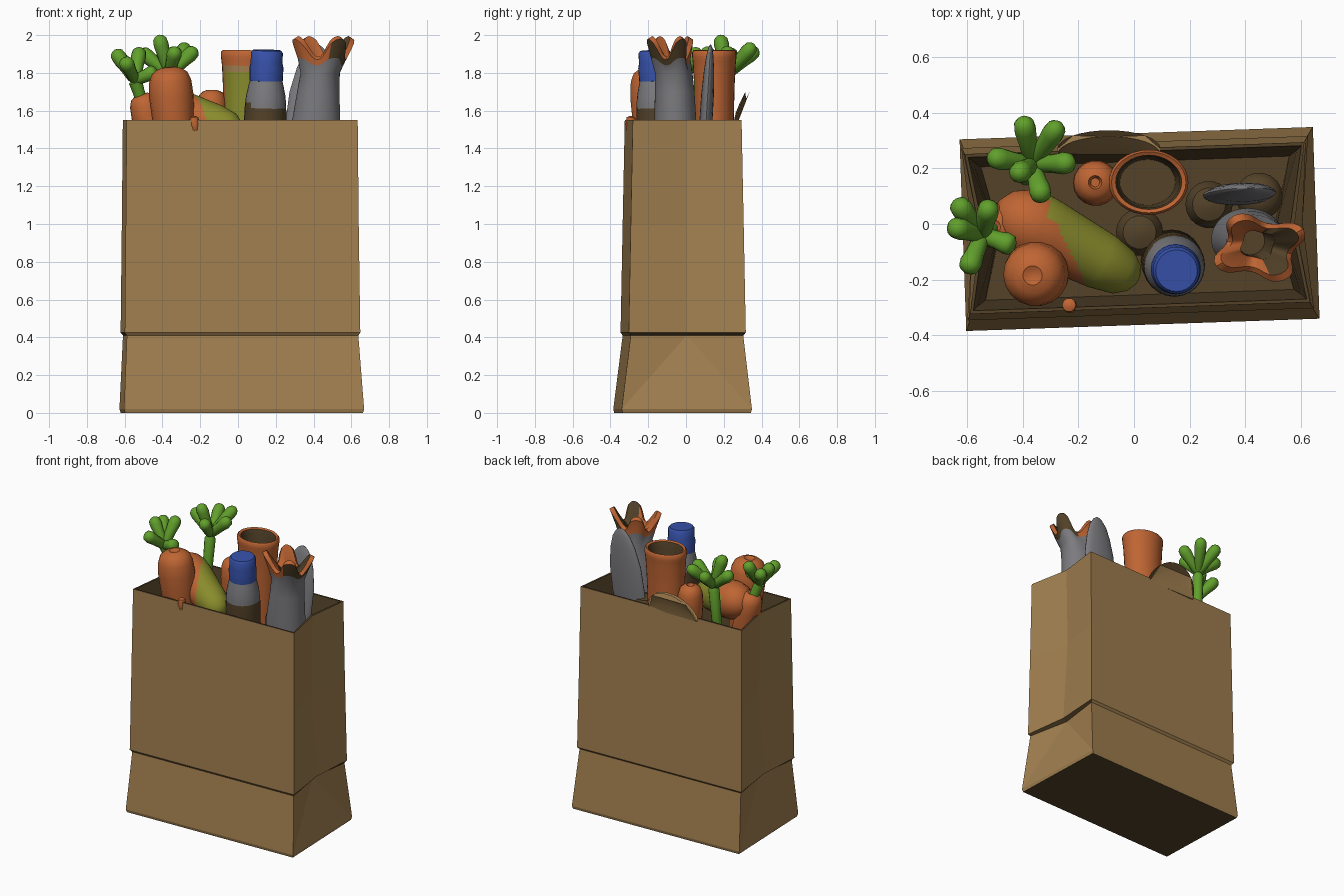
import bpy, bmesh, math
from mathutils import Vector

if "Cube" in bpy.data.objects:
    bpy.data.objects.remove(bpy.data.objects["Cube"])


def material(name, r, g, b):
    m = bpy.data.materials.new(name)
    m.diffuse_color = (r, g, b, 1)
    m.use_nodes = True
    m.node_tree.nodes["Principled BSDF"].inputs["Base Color"].default_value = m.diffuse_color
    return m


TAN = material("kraft_tan", 0.36, 0.215, 0.080)
DARK = material("dark_brown", 0.088, 0.055, 0.022)
ORANGE = material("carrot_orange", 0.52, 0.13, 0.033)
LEAF = material("leaf_green", 0.12, 0.35, 0.025)
OLIVE = material("olive_green", 0.25, 0.26, 0.025)
GREY = material("grey", 0.20, 0.20, 0.215)
BLUE = material("cap_blue", 0.037, 0.083, 0.40)


def finish(name, bm, mats, rule=None, angle=40):
    """Turn a bmesh into an object; rule(face centre, ring layer) picks the material."""
    layer = bm.faces.layers.int.get("ring")
    for f in bm.faces:
        f.smooth = angle > 0
        if rule:
            f.material_index = rule(f.calc_center_median(), f[layer])
    bmesh.ops.recalc_face_normals(bm, faces=bm.faces)
    me = bpy.data.meshes.new(name)
    bm.to_mesh(me)
    bm.free()
    for m in mats:
        me.materials.append(m)
    if angle:
        me.set_sharp_from_angle(angle=math.radians(angle))
    ob = bpy.data.objects.new(name, me)
    bpy.context.collection.objects.link(ob)
    return ob


def loft(bm, rings, splits=()):
    """Skin closed rings of points and cap both ends."""
    layer = bm.faces.layers.int.get("ring") or bm.faces.layers.int.new("ring")
    vs = [[bm.verts.new(p) for p in ring] for ring in rings]
    n = len(vs[0])
    for k in range(len(vs) - 1):
        for i in range(n):
            j = (i + 1) % n
            f = bm.faces.new((vs[k][i], vs[k][j], vs[k + 1][j], vs[k + 1][i]))
            f[layer] = k
    bm.faces.new(vs[0][::-1])[layer] = -1
    bm.faces.new(vs[-1])[layer] = len(vs) - 1
    flat = [v for ring in vs for v in ring]
    for a, b in splits:
        bmesh.ops.connect_verts(bm, verts=[flat[a], flat[b]])


def turned_rings(a, b, profile, segs=18, sy=1.0):
    """Rings of a turned shape along a -> b; sy squashes depth; profile: (fraction, radius)."""
    a, b = Vector(a), Vector(b)
    axis = (b - a).normalized()
    depth = (Vector((0, 1, 0)) - axis * axis.y).normalized()
    side = depth.cross(axis)
    return [[a.lerp(b, t) + r * (side * math.cos(math.tau * i / segs)
                                 + depth * sy * math.sin(math.tau * i / segs))
             for i in range(segs)] for t, r in profile]


def turned(name, a, b, profile, mats, rule=None, **kw):
    bm = bmesh.new()
    loft(bm, turned_rings(a, b, profile, **kw))
    return finish(name, bm, mats, rule)


# Paper bag: flared base, hem fold, pleated sides, dark inside and underside
TURN = math.radians(2)
FLOOR = 1.2


def bag_ring(z, hx, hy, cx, cy, g):
    pts = [(-hx, -hy), (hx, -hy), (hx - g, 0), (hx, hy), (-hx, hy), (-hx + g, 0)]
    c, s = math.cos(TURN), math.sin(TURN)
    return [(cx + x * c - y * s, cy + x * s + y * c, z) for x, y in pts]


def bag_paint(c, k):
    hem_side = k == 2 and abs(c.x) > .5
    return int(k >= 5 or k == -1 or hem_side)


bm = bmesh.new()
loft(bm, [bag_ring(*r) for r in (
    (0.0, .630, .340, .02, -.018, 0), (.02, .636, .345, .02, -.018, 0),
    (.41, .613, .298, .014, -.016, .05), (.425, .624, .310, .013, -.015, .03),
    (1.0, .617, .299, .012, -.015, .06), (1.55, .612, .288, .012, -.015, .045),
    (1.55, .600, .276, .012, -.015, .048), (1.4, .583, .260, .012, -.015, .08),
    (FLOOR, .555, .240, .012, -.015, .06))],
    splits=((7, 14), (9, 14), (10, 17), (6, 17)))
finish("paper_bag", bm, [TAN, DARK], bag_paint, angle=0)

# Rounded tab bending outward at the back rim
bm = bmesh.new()
rows = []
for k in (0, .35, .7, 1):
    front, back = [], []
    for i in range(17):
        u = -math.cos(math.pi * i / 16)
        h = max(.004, math.sqrt(max(0, 1 - u * u)))
        x, y, z = -.09 + .185 * u, .25 + .065 * h * k ** 1.5, 1.53 + .17 * h * k
        front.append((x, y, z))
        back.append((x, y + .022, z))
    rows.append(front + back[::-1])
loft(bm, rows)
finish("back_tab", bm, [TAN], angle=60)

# Carrots, with a dimple in the top
CARROT = [(0, .07), (.1, .08), (.5, .108), (.75, .118), (.88, .112), (.95, .095),
          (.985, .065), (1, .035), (.985, .016)]
turned("front_carrot", (-.315, -.16, FLOOR), (-.365, -.185, 1.83), CARROT, [ORANGE])
turned("left_carrot", (-.40, 0, FLOOR), (-.505, -.01, 1.69),
       [(t, r * .72) for t, r in CARROT], [ORANGE])
turned("small_carrot", (-.13, .14, FLOOR), (-.14, .15, 1.71),
       [(t, r * .70) for t, r in CARROT[:-1]] + [(.96, .016)], [ORANGE])
turned("carrot_drip", (-.225, -.30, 1.485), (-.235, -.29, 1.57),
       [(0, .008), (.12, .018), (.5, .026), (.9, .025), (1, .01)], [ORANGE], segs=10)

# Lying squash, orange at the upper end and olive at the lower end
SQUASH = [(0, .025), (.03, .055), (.1, .085), (.25, .104)] + \
    [(.25 + .02 * i, .104 + .001 * i) for i in range(1, 21)] + \
    [(.75, .126), (.85, .115), (.95, .08), (1, .035)]
turned("squash", (0.01, -.2, 1.49), (-.49, .06, 1.64), SQUASH,
       [ORANGE, OLIVE], lambda c, k: int(c.x + .5 * c.y > -.28), segs=48)


# Leafy tops: one stem with fat lobes
def leafy_top(name, root, joint, tips):
    bm = bmesh.new()
    loft(bm, turned_rings(root, joint, [(0, .03), (.6, .032), (.95, .036), (1, .02)], 12))
    for tip in tips:
        loft(bm, turned_rings(joint, tip, [(0, .02), (.12, .03), (.5, .034), (.75, .040),
                                           (.9, .036), (.97, .022), (1, .007)], 12))
    finish(name, bm, [LEAF], angle=60)


leafy_top("left_carrot_leaves", (-.50, -.01, 1.62), (-.545, -.04, 1.76),
          [(-.64, .08, 1.9), (-.60, -.17, 1.87), (-.43, -.08, 1.81),
           (-.52, .07, 1.93), (-.655, -.01, 1.92)])
leafy_top("back_carrot_leaves", (-.39, .17, FLOOR), (-.365, .215, 1.79),
          [(-.40, .38, 1.93), (-.52, .24, 1.92), (-.27, .36, 1.95),
           (-.22, .22, 1.93), (-.33, .09, 1.93), (-.42, .18, 2.0)])


# Open tube with a painted olive patch on its front
def tube_paint(c, k):
    if k >= 13:
        return 1
    if c.y < .11 and -.07 < c.x < .09 and c.z < 1.84:
        return 2 if c.z < 1.8 else 3
    return 0


turned("open_tube", (.045, .15, FLOOR), (.053, .15, 1.92),
       [(0, .115), (.4, .124), (.5, .126), (.6, .128), (.7, .13), (.74, .131), (.79, .133),
        (.84, .135), (.885, .137), (.92, .140), (.95, .143), (.985, .143), (1, .134),
        (.99, .119), (.95, .112), (.5, .10)],
       [ORANGE, DARK, OLIVE, TAN], tube_paint, segs=32, sy=.82)

# Bottle with a brown foot, and its blue cap
A, B = (.13, -.12, 1.0), (.153, -.168, 1.92)
turned("bottle", A, B, [(.22, .10), (.25, .112), (.55, .112), (.60, .112), (.635, .111),
                        (.67, .11), (.70, .108), (.74, .104), (.80, .092), (.85, .08)],
       [GREY, DARK], lambda c, k: int(c.z < 1.61 or (c.x < .07 and c.z < 1.65)), segs=24)
turned("bottle_cap", A, B, [(.82, .07), (.825, .088), (.9, .09), (.93, .084), (.985, .085),
                            (1, .075)], [BLUE], segs=24)


# Grey pouch with four broad flared flaps: orange edges, brown towards the right
def pouch_paint(c, k):
    if k < 4:
        return 0
    if k == 4:
        return 2 if c.x > .48 else 1
    if k == 5:
        return 1
    return 1 if k == 6 and c.x < .47 else 2


bm = bmesh.new()
rings = []
for z, cx, cy, rx, ry, lobe, lift in (
        (FLOOR, .40, -.05, .12, .10, 0, 0), (1.5, .41, -.055, .132, .112, 0, 0),
        (1.7, .425, -.06, .112, .105, 0, 0), (1.80, .435, -.065, .105, .10, .03, 0),
        (1.86, .445, -.08, .123, .10, .12, .02), (1.925, .452, -.085, .150, .112, .20, .055),
        (1.94, .452, -.085, .128, .090, .20, .055), (1.87, .445, -.075, .06, .05, .1, .01),
        (1.6, .42, -.06, .05, .05, 0, 0)):
    ring = []
    for i in range(48):
        t = math.tau * i / 48
        w = math.cos(4 * (t - math.radians(30)))
        w = math.copysign(abs(w) ** .7, w)
        ring.append((cx + rx * (1 + lobe * w) * math.cos(t),
                     cy + ry * (1 + lobe * w) * math.sin(t), z + lift * w))
    rings.append(ring)
loft(bm, rings)
finish("grey_pouch", bm, [GREY, ORANGE, DARK], pouch_paint)

# Curved grey leaf behind the pouch
turned("grey_leaf", (.34, .085, FLOOR), (.42, .13, 1.95),
       [(0, .04), (.1, .09), (.4, .125), (.65, .12), (.82, .095), (.92, .068), (.98, .035),
        (1, .01)], [GREY], sy=.28, segs=20)

# Brown rolls filling the gaps
ROLL = [(0, .06), (.2, .085), (.8, .085), (.95, .06), (1, .02)]
for name, x, y, top in (("middle_roll", .02, -.03, 1.48), ("right_roll", .27, .07, 1.5),
                        ("corner_roll", .45, .1, 1.45)):
    turned(name, (x, y, FLOOR), (x, y, top), ROLL, [DARK])
